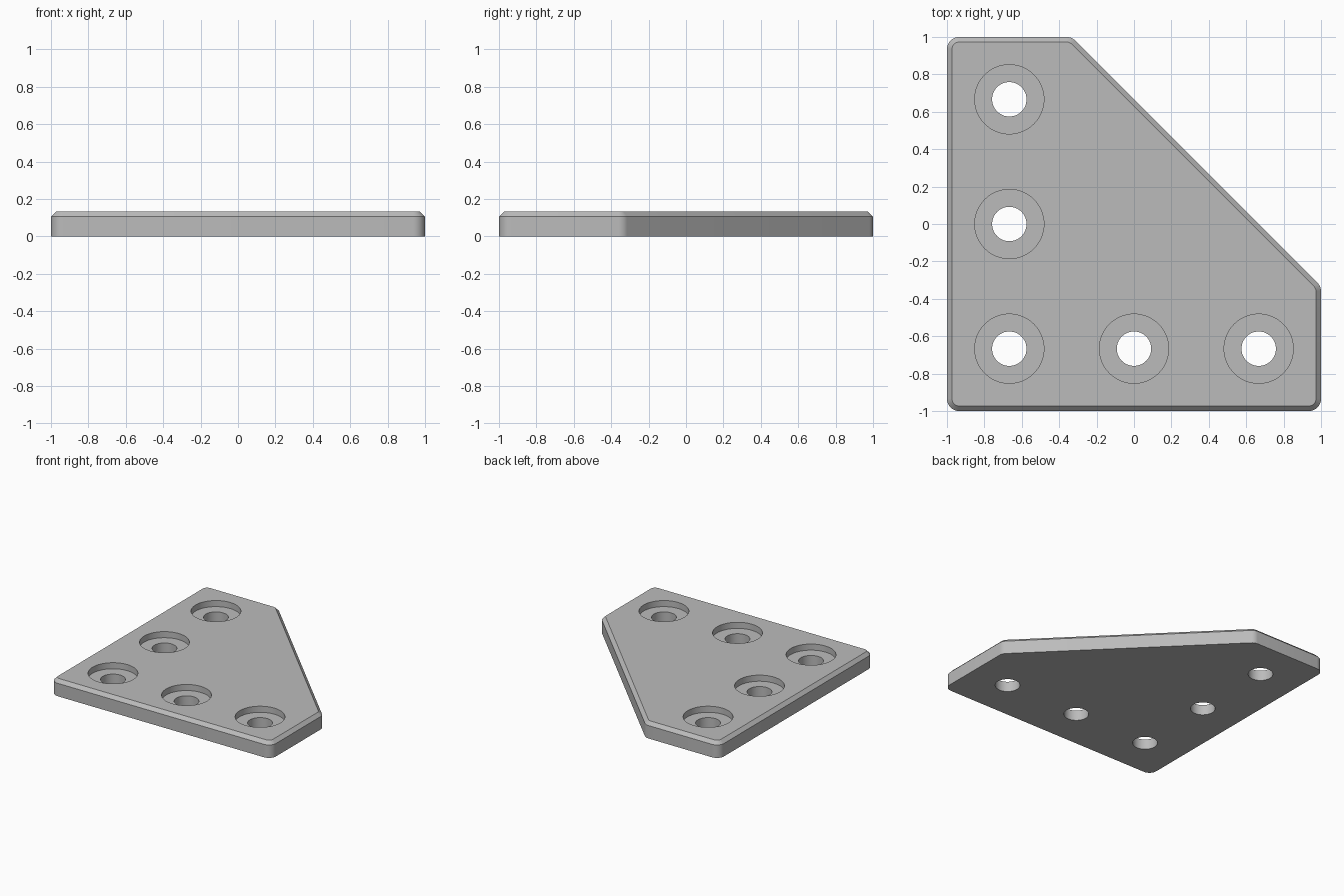
import bpy
import bmesh
import math

THICK = 0.133
CHAMFER = 0.027
CORNER_R = 0.065
HOLE_R, BORE_R, BORE_DEPTH = 0.092, 0.185, 0.05
PITCH = 2 / 3

cube = bpy.data.objects.get("Cube")
if cube:
    bpy.data.objects.remove(cube, do_unlink=True)

grey = bpy.data.materials.new("plain grey")
grey.use_nodes = True
colour = (0.5, 0.5, 0.5, 1)
grey.diffuse_color = colour
grey.node_tree.nodes["Principled BSDF"].inputs["Base Color"].default_value = colour


def make_object(name, bm):
    bmesh.ops.recalc_face_normals(bm, faces=bm.faces)
    mesh = bpy.data.meshes.new(name)
    bm.to_mesh(mesh)
    bm.free()
    mesh.materials.append(grey)
    obj = bpy.data.objects.new(name, mesh)
    bpy.context.collection.objects.link(obj)
    return obj


def rounded_outline(corners, radius, steps=8):
    """Replace each corner of a convex outline with a tangent arc."""
    points = []
    for i, (x, y) in enumerate(corners):
        px, py = corners[i - 1]
        nx, ny = corners[(i + 1) % len(corners)]
        a_in = math.atan2(y - py, x - px)
        turn = (math.atan2(ny - y, nx - x) - a_in) % math.tau
        back = radius * math.tan(turn / 2)
        sx, sy = x - back * math.cos(a_in), y - back * math.sin(a_in)
        cx, cy = sx - radius * math.sin(a_in), sy + radius * math.cos(a_in)
        for k in range(steps + 1):
            a = a_in - math.pi / 2 + turn * k / steps
            points.append((cx + radius * math.cos(a), cy + radius * math.sin(a)))
    return points


# Plate: rounded outline, extruded, with a chamfer round the top rim
corners = [(-1, -1), (1, -1), (1, -1 / 3), (-1 / 3, 1), (-1, 1)]
bm = bmesh.new()
base = bm.faces.new([bm.verts.new((x, y, 0)) for x, y in rounded_outline(corners, CORNER_R)])
top = bmesh.ops.extrude_face_region(bm, geom=[base], use_keep_orig=True)["geom"]
top_verts = [v for v in top if isinstance(v, bmesh.types.BMVert)]
bmesh.ops.translate(bm, verts=top_verts, vec=(0, 0, THICK))
bmesh.ops.recalc_face_normals(bm, faces=bm.faces)
rim = [e for e in bm.edges if all(v.co.z > THICK / 2 for v in e.verts)]
bmesh.ops.bevel(bm, geom=rim, offset=CHAMFER, segments=1, affect="EDGES")
plate = make_object("corner_plate", bm)

# Counterbored screw holes: one stepped cutter for each position in the L
bm = bmesh.new()
floor = THICK - BORE_DEPTH
profile = [(HOLE_R, -0.1), (HOLE_R, floor), (BORE_R, floor), (BORE_R, THICK + 0.1)]
SIDES = 64
for hx, hy in [(-1, 1), (-1, 0), (-1, -1), (0, -1), (1, -1)]:
    rings = []
    for r, z in profile:
        angles = [math.tau * k / SIDES for k in range(SIDES)]
        rings.append([bm.verts.new((hx * PITCH + r * math.cos(a),
                                    hy * PITCH + r * math.sin(a), z)) for a in angles])
    for low, high in zip(rings, rings[1:]):
        for k in range(SIDES):
            j = (k + 1) % SIDES
            bm.faces.new((low[k], low[j], high[j], high[k]))
    bm.faces.new(rings[0][::-1])
    bm.faces.new(rings[-1])
cutter = make_object("screw_hole_cutter", bm)
cutter.hide_render = True

bpy.ops.object.select_all(action="DESELECT")
plate.select_set(True)
bpy.context.view_layer.objects.active = plate
cut = plate.modifiers.new("screw holes", "BOOLEAN")
cut.operation = "DIFFERENCE"
cut.solver = "EXACT"
cut.object = cutter
bpy.ops.object.modifier_apply(modifier=cut.name)
bpy.data.objects.remove(cutter, do_unlink=True)

# Rounded walls smooth, chamfer and hole rims crisp
bpy.ops.object.shade_smooth_by_angle(angle=math.radians(30))
